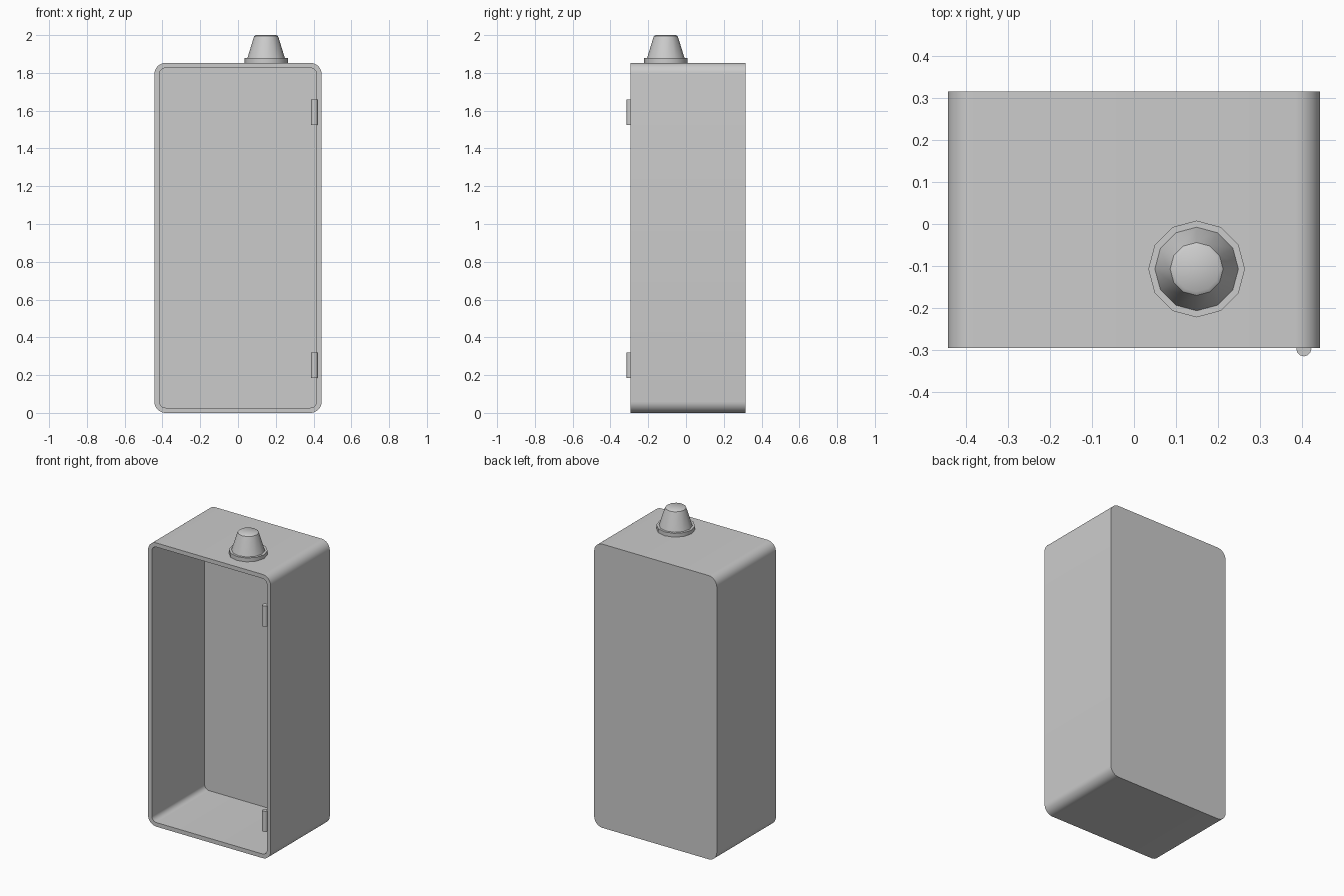
import bpy, bmesh, math
from mathutils import Matrix

if "Cube" in bpy.data.objects:
    bpy.data.objects.remove(bpy.data.objects["Cube"])

grey = bpy.data.materials.new("light_grey")
grey.use_nodes = True
colour = (0.6, 0.6, 0.6, 1)
grey.diffuse_color = colour
grey.node_tree.nodes["Principled BSDF"].inputs["Base Color"].default_value = colour

HALF_W, HEIGHT, FRONT, BACK = 0.443, 1.853, -0.295, 0.315
WALL, CAVITY_BACK, CORNER = 0.027, 0.25, 0.06


def finish(name, bm):
    bmesh.ops.recalc_face_normals(bm, faces=bm.faces)
    mesh = bpy.data.meshes.new(name)
    bm.to_mesh(mesh)
    bm.free()
    mesh.materials.append(grey)
    obj = bpy.data.objects.new(name, mesh)
    bpy.context.collection.objects.link(obj)
    bpy.ops.object.select_all(action='DESELECT')
    obj.select_set(True)
    bpy.context.view_layer.objects.active = obj
    bpy.ops.object.shade_smooth_by_angle(angle=math.radians(35))
    return obj


def rounded_loop(bm, inset, y, steps=8):
    """Rounded rectangle in the xz plane at depth y."""
    r = CORNER - inset
    cx, cz = HALF_W - CORNER, HEIGHT / 2 - CORNER
    verts = []
    for q, (sx, sz) in enumerate([(1, 1), (-1, 1), (-1, -1), (1, -1)]):
        for i in range(steps + 1):
            a = (q + i / steps) * math.pi / 2
            verts.append(bm.verts.new((sx * cx + r * math.cos(a), y,
                                       HEIGHT / 2 + sz * cz + r * math.sin(a))))
    return verts


def bridge(bm, a, b):
    for i in range(len(a)):
        j = (i + 1) % len(a)
        bm.faces.new((a[i], a[j], b[j], b[i]))


# Open-fronted cabinet shell
bm = bmesh.new()
loops = [rounded_loop(bm, *p) for p in
         [(0, BACK), (0, FRONT), (WALL, FRONT), (WALL, CAVITY_BACK)]]
for a, b in zip(loops, loops[1:]):
    bridge(bm, a, b)
bm.faces.new(loops[0])
bm.faces.new(loops[-1])
finish("cabinet_shell", bm)


def lathe(name, profile, centre, sides):
    """Solid of revolution from (radius, z) rings."""
    bm = bmesh.new()
    rings = []
    for r, z in profile:
        ring = bmesh.ops.create_circle(bm, segments=sides, radius=r,
                                       matrix=Matrix.Translation((*centre, z)))
        rings.append(ring["verts"])
    for a, b in zip(rings, rings[1:]):
        bridge(bm, a, b)
    bm.faces.new(rings[0])
    bm.faces.new(rings[-1])
    # remove duplicate edges left by the circles
    bmesh.ops.remove_doubles(bm, verts=bm.verts, dist=1e-5)
    return finish(name, bm)


# Tapered lamp on a round collar
lamp_centre = (0.149, -0.107)
lathe("lamp_collar", [(0.115, HEIGHT - 0.005), (0.115, 1.878)], lamp_centre, 12)
lathe("lamp_cap", [(0.1, 1.876), (0.067, 1.983), (0.063, 1.994), (0.054, 2.0)],
      lamp_centre, 12)

# Hinge barrels on the left front edge
for name, low in (("lower_hinge", 0.185), ("upper_hinge", 1.525)):
    lathe(name, [(0.018, low), (0.018, low + 0.135)], (0.404, -0.297), 12)
